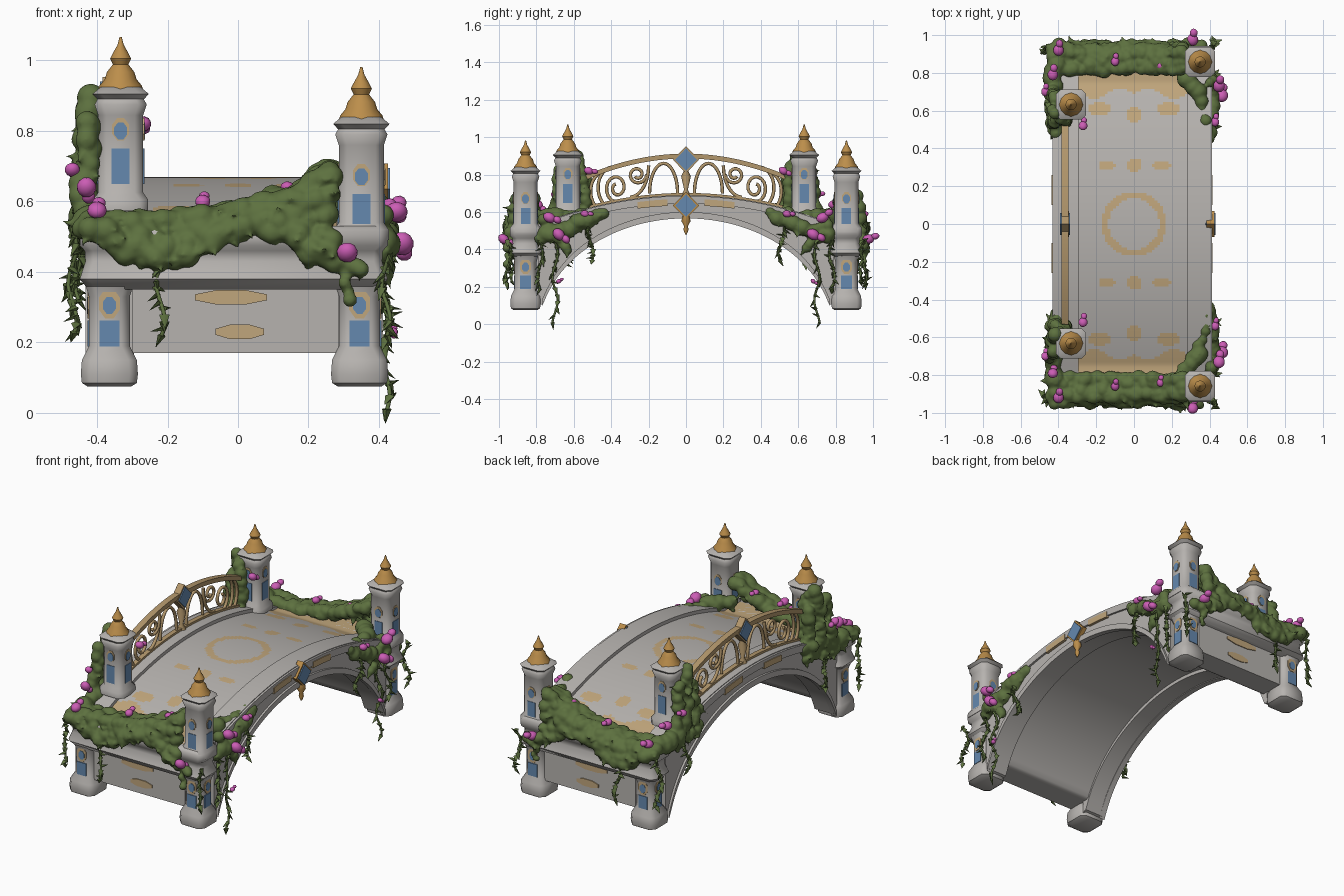
import bpy, bmesh, math, random
from mathutils import Vector, Matrix

random.seed(4)
if "Cube" in bpy.data.objects:
    bpy.data.objects.remove(bpy.data.objects["Cube"])

def material(name, *rgb):
    m = bpy.data.materials.new(name)
    m.use_nodes = True
    m.diffuse_color = (*rgb, 1)
    m.node_tree.nodes["Principled BSDF"].inputs["Base Color"].default_value = (*rgb, 1)
    return m

stone = material("grey stone", .47, .45, .43)
tan = material("worn tan paint", .53, .38, .2)
brass = material("rail brass", .45, .31, .15)
gold = material("finial gold", .5, .27, .07)
blue = material("blue enamel", .13, .25, .43)
green = material("vine green", .11, .165, .05)
pink = material("blossom pink", .6, .11, .46)

def finish(name, bm, *mats, angle=40):
    bmesh.ops.recalc_face_normals(bm, faces=bm.faces)
    mesh = bpy.data.meshes.new(name)
    bm.to_mesh(mesh)
    bm.free()
    for m in mats:
        mesh.materials.append(m)
    ob = bpy.data.objects.new(name, mesh)
    bpy.context.collection.objects.link(ob)
    bpy.ops.object.select_all(action='DESELECT')
    ob.select_set(True)
    bpy.context.view_layer.objects.active = ob
    bpy.ops.object.shade_smooth_by_angle(angle=math.radians(angle))
    return ob

def skin(rings):
    """Join closed rings of points into a capped solid."""
    bm = bmesh.new()
    rows = [[bm.verts.new(p) for p in ring] for ring in rings]
    for a, b in zip(rows, rows[1:]):
        for i in range(len(a)):
            bm.faces.new((a[i - 1], a[i], b[i], b[i - 1]))
    bm.faces.new(rows[0])
    bm.faces.new(rows[-1])
    return bm

def block(name, x, y, half_x, half_y, profile, base, c=.024):
    """Chamfered stone column; profile holds (outward offset, height)."""
    rings = []
    for off, z in profile:
        a, b = half_x + off, half_y + off
        corners = [(a, b - c), (a - c, b), (c - a, b), (-a, b - c), (-a, c - b), (c - a, -b), (a - c, -b), (a, c - b)]
        rings.append([(x + u, y + v, base + z) for u, v in corners])
    finish(name, skin(rings), stone, angle=50)

def lathe(name, x, y, base, profile, mat, sides=12):
    turn = [math.tau * i / sides for i in range(sides)]
    rings = [[(x + r * math.cos(t), y + r * math.sin(t), base + z) for t in turn] for r, z in profile]
    finish(name, skin(rings), mat, angle=50)

def slab(name, x0, x1, y0, y1, top, bottom, mats, nx=1, ny=60, rule=None):
    """Curved slab running along y, its top faces coloured by a rule."""
    rings = []
    for i in range(ny + 1):
        y = y0 + (y1 - y0) * i / ny
        ring = [(x0 + (x1 - x0) * k / nx, y, top(y)) for k in range(nx + 1)]
        rings.append(ring + [(x1, y, bottom(y)), (x0, y, bottom(y))])
    bm = skin(rings)
    if rule:
        for f in bm.faces:
            c = f.calc_center_median()
            f.material_index = int(len(f.verts) == 4 and c.z > top(c.y) - .02 and rule(c.x, abs(c.y)))
    finish(name, bm, *mats)

def tube(name, points, radius, mat):
    cu = bpy.data.curves.new(name, 'CURVE')
    cu.dimensions = '3D'
    cu.bevel_depth, cu.bevel_resolution, cu.use_fill_caps = radius, 2, True
    spline = cu.splines.new('POLY')
    spline.points.add(len(points) - 1)
    for p, co in zip(spline.points, points):
        p.co = (*co, 1)
    cu.materials.append(mat)
    bpy.context.collection.objects.link(bpy.data.objects.new(name, cu))

def plate(name, center, half_w, half_h, mat, axis, sides=8, depth=.008, turn=.5):
    """Flat plate facing along axis 'x' or 'y'; turn is in fractions of a side."""
    bm = bmesh.new()
    bmesh.ops.create_cone(bm, cap_ends=True, segments=sides, radius1=1, radius2=1, depth=depth)
    spin = Matrix.Rotation(math.pi / 2, 4, 'X')
    if axis == 'x':
        spin = Matrix.Rotation(math.pi / 2, 4, 'Z') @ spin
    size = Matrix.Diagonal((half_w, half_h, 1, 1)) @ Matrix.Rotation(math.tau * turn / sides, 4, 'Z')
    bm.transform(Matrix.Translation(center) @ spin @ size)
    finish(name, bm, mat, angle=20)

# Arched deck and kerbs
def deck_top(y): return max(.67 - y * y / 4, .53)
def kerb_top(y): return max(.69 - y * y / 4, .535)
def arch(y): return max(.57 - .62 * (1 - math.sqrt(max(0, 1 - (y / .79) ** 2))), .1)
def barrel(y): return max(arch(y) + .02, .17)
def rail_top(y): return .912 - .4 * y * y
def below(curve, drop): return lambda y: curve(y) - drop

def deck_paint(x, y):
    ring = .135 < math.hypot(x, y) < .172
    dots = min(math.hypot(x, y - .31), math.hypot(x, y - .58)) < .04
    dashes = math.hypot((abs(x) - .14) / 2.5, y - .31) < .02
    blots = math.hypot((abs(x) - .18) / 1.8, y - .61) < .035
    return ring or dots or dashes or blots or y > .69 + .03 * math.sin(abs(x) * 22)

slab("deck", -.3, .285, -.895, .895, deck_top, barrel, (stone, tan), 40, 130, deck_paint)
for side, inner, outer in (("left", .28, .4), ("right", -.295, -.42)):
    slab(side + "_kerb", inner, outer, -.79, .79, kerb_top, arch, [stone])
    lip = (outer * .95, outer * 1.03)
    slab(side + "_kerb_lip", *lip, -.78, .78, below(kerb_top, .004), below(kerb_top, .045), [stone])
    slab(side + "_arch_rib", *lip, -.77, .77, below(arch, -.03), below(arch, .004), [stone])
    for s in (-1, 1):
        slab(side + "_fascia_paint", outer, outer * 1.04, s * .1, s * .26,
             below(kerb_top, .02), below(kerb_top, .055), [tan], ny=10)

foot = [(-.004, .075), (.012, .085), (.015, .11), (.012, .15), (-.008, .19), (-.008, .33), (.004, .37)]
shaft = [(.012, 0), (.012, .03), (-.002, .05), (-.002, .27), (.008, .3), (0, .315), (.014, .33), (-.01, .35)]
bulb = [(.064, 0), (.06, .012), (.045, .03), (.039, .05), (.022, .072), (.03, .088), (.022, .104), (.009, .127), (.003, .15)]
beam = [(-.012, .35), (.012, .38), (-.004, .43), (-.002, .46), (.012, .475), (.012, .515), (0, .53)]
up = Vector((0, 0, 1))
for s in (-1, 1):
    end = "front" if s < 0 else "back"
    # End beam, legs and their enamel panels
    leg_y = s * .858
    block(end + "_end_beam", -.012, leg_y, .425, .072, beam, 0)
    for x, out in ((.345, 1), (-.365, -1)):
        block(end + "_leg", x, leg_y, .066, .066, foot, 0)
        for axis, step in (('y', Vector((0, s, 0))), ('x', Vector((out, 0, 0)))):
            face = Vector((x, leg_y, 0)) + step * .058
            plate("leg_panel", face + up * .225, .04, .052, blue, axis, 4)
            plate("leg_halo", face + up * .31, .032, .045, tan, axis)
            plate("leg_medallion", face + up * .305 + step * .002, .02, .026, blue, axis)
    for x, z, w in ((-.02, .328, .11), (.005, .23, .075)):
        plate("end_wall_paint", (x, s * .896, z), w, .022, tan, 'y')
    # Tall posts with capitals and finials
    for x, y, base, panel in ((.35, leg_y, .49, .57), (-.333, s * .632, .575, .7)):
        block(end + "_post", x, y, .066, .066, shaft, base)
        lathe(end + "_finial", x, y, base + .342, bulb, gold)
        for step in (Vector(v) for v in ((0, 1, 0), (0, -1, 0), (1, 0, 0), (-1, 0, 0))):
            axis = 'x' if step.x else 'y'
            face = Vector((x, y, panel)) + step * .063
            plate("post_panel", face, .036, .072, blue, axis, 4)
            plate("post_halo", face + up * .105, .026, .034, tan, axis)
            plate("post_medallion", face + up * .1 + step * .002, .02, .026, blue, axis)

# Scrolled railing along one side
RAIL = -.365
slab("top_rail", RAIL - .018, RAIL + .018, -.58, .58, rail_top, below(rail_top, .026), [brass])
slab("bottom_rail", RAIL - .014, RAIL + .014, -.6, .6, below(kerb_top, -.012), kerb_top, [brass])

def scroll(s, y, z, width, height, start, turns, shrink):
    """Elliptical arc that winds inward by the shrink factor."""
    points = []
    for i in range(25):
        t = i / 24
        a, k = math.tau * (start + turns * t), 1 - shrink * t
        points.append((RAIL, s * (y + width * k * math.cos(a)), z + height * k * math.sin(a)))
    tube("rail_scroll", points, .009, brass)

for s in (-1, 1):
    scroll(s, .12, .7, .075, .16, 0, .5, 0)
    scroll(s, .3, .85, .1, .17, .5, .25, 0)
    scroll(s, .26, .8, .05, .05, .5, 1.4, .7)
    scroll(s, .37, .73, .065, .08, -.3, 1.5, .75)
    scroll(s, .39, .73, .08, .11, -.25, .5, 0)
    scroll(s, .44, .71, .07, .1, -.25, .5, 0)
lathe("rail_baluster", RAIL, 0, .68, [(.03, 0), (.01, .04), (.026, .11), (.012, .14), (.02, .17)], brass)
for gem, spot, rim in (("rail_gem", (RAIL, 0, .88), brass), ("side_gem", (.405, 0, .635), gold)):
    plate(gem + "_frame", spot, .07, .073, rim, 'x', 4, .04, 0)
    plate(gem, spot, .058, .06, blue, 'x', 4, .052, 0)
lathe("side_drop", .408, 0, .48, [(.004, 0), (.014, .025), (.01, .045), (.024, .07), (.02, .1)], gold)

# Vine garlands grown as overlapping clumps and pointed leaves
mass, leaves, petals = bmesh.new(), bmesh.new(), bmesh.new()

def leaf(bm, center, length):
    aim = Vector((random.uniform(-1, 1), random.uniform(-1, 1), random.uniform(-1.8, .3)))
    turn = aim.to_track_quat('Z', 'Y').to_matrix().to_4x4()
    shape = Matrix.Diagonal((1, .5, 1, 1)) @ Matrix.Translation((0, 0, length / 2))
    bmesh.ops.create_cone(bm, segments=5, radius1=length * .4, radius2=.001, depth=length,
                          cap_ends=True, matrix=Matrix.Translation(center) @ turn @ shape)

def clump(x, y, z, r):
    p = Vector([v + random.uniform(-.012, .012) for v in (x, y, z)])
    bmesh.ops.create_icosphere(mass, subdivisions=2, radius=r * random.uniform(.7, 1.1), matrix=Matrix.Translation(p))
    leaf(mass, p, r * random.uniform(1.4, 2.2))

# Limbs run from one point to another: start, end, radius, by distance from the middle
limbs = [((-.42, .84, .53), (-.43, .66, .56), .05), ((-.43, .66, .56), (-.41, .47, .61), .038),
         ((-.43, .75, .5), (-.43, .5, .54), .036), ((-.44, .63, .58), (-.42, .59, .89), .038),
         ((-.35, .54, .6), (-.38, .56, .87), .033), ((-.44, .7, .58), (-.42, .67, .83), .036),
         ((-.43, .53, .57), (-.42, .54, .8), .032), ((.26, .79, .58), (.34, .69, .57), .045),
         ((.34, .69, .57), (.4, .44, .6), .035), ((.41, .77, .47), (.41, .48, .57), .042),
         ((.41, .76, .55), (.41, .64, .4), .033), ((.2, .95, .47), (.35, .95, .41), .033),
         ((.3, .95, .4), (.31, .95, .31), .02)]
# Hanging strands: x, distance, upper and lower height
strands = [(.42, .7, .45, .01), (.42, .51, .52, .34), (.42, .78, .45, .19), (.42, .95, .45, .22),
           (-.47, .92, .5, .23), (-.22, .95, .45, .22), (-.45, .64, .5, .32)]
# Blossoms: x, distance, height, radius
blossoms = [(.465, .68, .48, .034), (.45, .73, .57, .032), (.43, .54, .59, .022), (-.43, .79, .64, .028),
            (-.4, .92, .575, .028), (-.47, .7, .69, .022), (-.27, .52, .82, .024), (.31, .975, .455, .03),
            (-.1, .86, .6, .022), (.14, .84, .64, .02), (.44, .68, .23, .014)]
for s in (-1, 1):
    # Swag over the end beam, with a rising crest and a wavy hem
    for i in range(31):
        t = i / 30
        x = .69 * t - .43
        crest, hem = .53 + .15 * t ** 3, .48 - .05 * math.cos(math.tau * (x + .22) / .52)
        for dist in (.82, .85, .89):
            clump(x, s * dist, crest, .038)
        for k in range(5):
            clump(x, s * (.94 - .008 * k), hem + (crest - hem) * k / 4, .036)
    for a, b, r in limbs:
        a, b = Vector(a), Vector(b)
        steps = int((b - a).length / .02)
        for i in range(steps + 1):
            x, y, z = a.lerp(b, i / steps)
            clump(x, s * y, z, r)
    for x, y, high, low in strands:
        path = []
        for i in range(13):
            z = high + (low - high) * i / 12
            path.append((x + .012 * math.sin(z * 30), s * (y + .015 * math.cos(z * 25)), z))
            leaf(leaves, path[-1], .04)
        tube("hanging_strand", path, .006, green)
    for x, y, z, r in blossoms:
        # Each blossom has a smaller bud beside it
        place = Matrix.Translation((x, s * y, z)) @ Matrix.Rotation(random.uniform(-1, 1), 4, 'X')
        bud = place @ Matrix.Translation((.2 * r, 1.3 * r, .3 * r))
        for m, size in ((place, r), (bud, r * .7)):
            bmesh.ops.create_icosphere(petals, subdivisions=2, radius=size, matrix=m @ Matrix.Diagonal((1, 1.1, .85, 1)))
vine = finish("vine_garlands", mass, green)
remesh = vine.modifiers.new("Remesh", 'REMESH')
remesh.mode, remesh.voxel_size, remesh.use_smooth_shade = 'VOXEL', .008, True
vine.modifiers.new("Soften", 'SMOOTH').iterations = 2
finish("strand_leaves", leaves, green)
finish("blossoms", petals, pink, angle=60)
